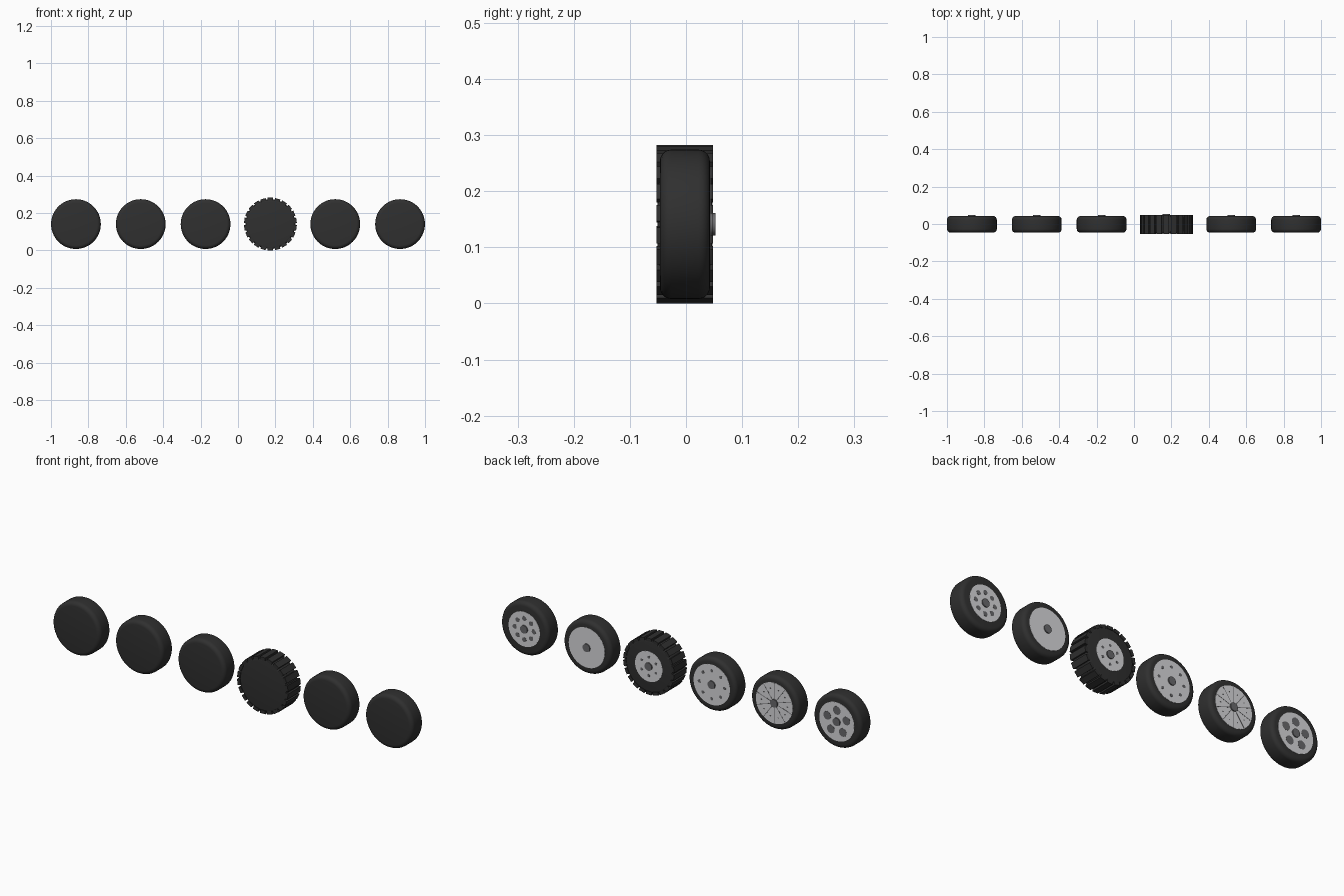
import bpy, bmesh, math
from mathutils import Matrix

if "Cube" in bpy.data.objects:
    bpy.data.objects.remove(bpy.data.objects["Cube"])

ZC = 0.141           # axle height


def material(name, rgb):
    m = bpy.data.materials.new(name)
    m.diffuse_color = (*rgb, 1)
    m.use_nodes = True
    m.node_tree.nodes["Principled BSDF"].inputs["Base Color"].default_value = m.diffuse_color
    return m


RUBBER = material("black rubber", (0.029, 0.029, 0.029))
ALLOY = material("light alloy", (0.68, 0.68, 0.7))
DARK = material("dark metal", (0.14, 0.14, 0.148))


def finish(name, bm, mat, x):
    bmesh.ops.recalc_face_normals(bm, faces=bm.faces)
    me = bpy.data.meshes.new(name)
    bm.to_mesh(me)
    bm.free()
    me.materials.append(mat)
    ob = bpy.data.objects.new(name, me)
    ob.location = (x, 0.0005, ZC)
    bpy.context.collection.objects.link(ob)
    bpy.context.view_layer.objects.active = ob
    ob.select_set(True)
    bpy.ops.object.shade_smooth_by_angle(angle=math.radians(35))
    ob.select_set(False)
    return ob


def lathe(name, profile, mat, x, steps=64):
    """Spin an (r, y) profile round the y axle."""
    bm = bmesh.new()
    vs = [bm.verts.new((r, y, 0)) for r, y in profile]
    es = [bm.edges.new(p) for p in zip(vs, vs[1:])]
    bmesh.ops.spin(bm, geom=vs + es, axis=(0, 1, 0), cent=(0, 0, 0),
                   angle=math.tau, steps=steps)
    bmesh.ops.remove_doubles(bm, verts=bm.verts, dist=1e-5)
    return finish(name, bm, mat, x)


def tyre(x, back, face, b, radius=0.133):
    prof = [(0, back)]
    for i in range(6):
        a = math.pi / 2 * i / 5
        prof.append((radius - b + b * math.sin(a), back + b - b * math.cos(a)))
    for i in range(6):
        a = math.pi / 2 * i / 5
        prof.append((radius - b + b * math.cos(a), face - b + b * math.sin(a)))
    prof.append((0, face))
    lathe("tyre", prof, RUBBER, x)


def disc(name, r, y0, y1, mat, x):
    lathe(name, [(0, y0), (r, y0), (r, y1), (0, y1)], mat, x, 48)


def dots(name, x, count, ring, r, y, phase=0.0):
    """Ring of round dark holes set in the rim face."""
    bm = bmesh.new()
    for i in range(count):
        a = math.tau * i / count + phase
        m = (Matrix.Translation((ring * math.sin(a), y, ring * math.cos(a)))
             @ Matrix.Rotation(math.pi / 2, 4, 'X'))
        bmesh.ops.create_cone(bm, cap_ends=True, segments=20, radius1=r,
                              radius2=r, depth=0.003, matrix=m)
    finish(name, bm, DARK, x)


def bars(name, x, count, size, centre_r, cy, mat, phase=0.0):
    """Ring of boxes round the axle; size = (along rim, y, radial)."""
    bm = bmesh.new()
    for i in range(count):
        m = (Matrix.Rotation(math.tau * i / count + phase, 4, 'Y')
             @ Matrix.Translation((0, cy, centre_r))
             @ Matrix.Diagonal((*size, 1)))
        bmesh.ops.create_cube(bm, size=1, matrix=m)
    finish(name, bm, mat, x)


# tyre, rim and hub of each wheel, from -x to +x; the off-road one is wider
xs = [-0.8665 + 0.3466 * i for i in range(6)]
rims = [0.097, 0.102, 0.101, 0.076, 0.1, 0.087]
for i, (x, r) in enumerate(zip(xs, rims)):
    wide = i == 3
    face = 0.046 if wide else 0.042
    tyre(x, -0.051 if wide else -0.047, face, 0.012 if wide else 0.02)
    disc("rim", r, 0.02, face + 0.001, ALLOY, x)
    disc("hub_cap", 0.02, 0.03, face + 0.006, DARK, x)

# rim patterns
dots("large_rim_holes", xs[0], 5, 0.056, 0.021, 0.042)
bars("thin_spokes", xs[1], 10, (0.003, 0.003, 0.08), 0.06, 0.042, DARK)
dots("spoke_bolts", xs[1], 10, 0.072, 0.003, 0.042, math.pi / 10)
dots("rim_bolt_holes", xs[2], 8, 0.07, 0.008, 0.042)
dots("small_bolt_holes", xs[3], 6, 0.046, 0.007, 0.046)
dots("round_rim_holes", xs[5], 8, 0.053, 0.0115, 0.042)

# chunky tread on the off-road wheel
bars("tread_blocks", xs[3], 22, (0.029, 0.101, 0.016), 0.133, -0.003, RUBBER)
